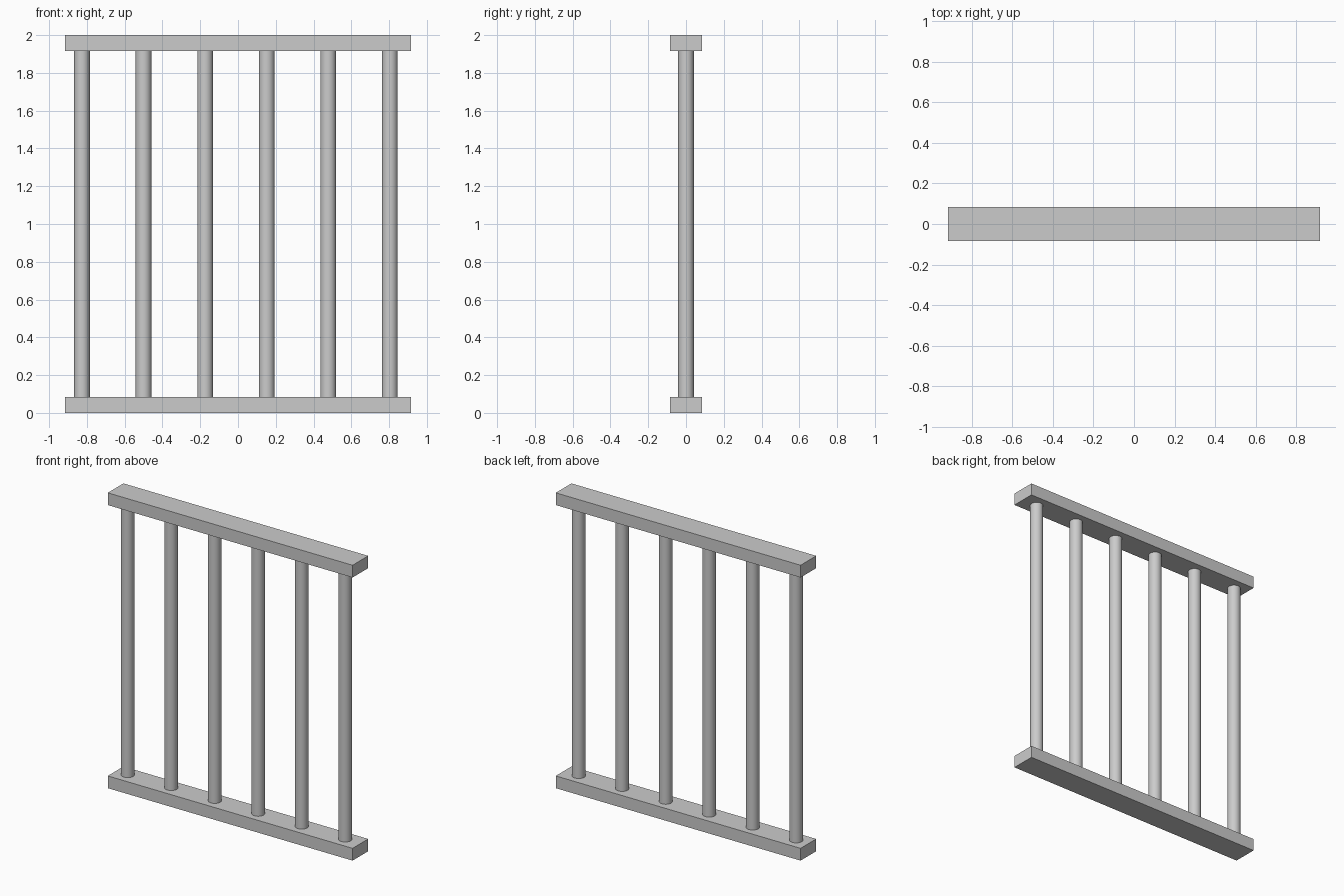
import bpy
import math

if "Cube" in bpy.data.objects:
    bpy.data.objects.remove(bpy.data.objects["Cube"])

HALF_LENGTH = 0.917
DEPTH = 0.167
RAIL_H = 0.083
HEIGHT = 2.0
BAR_RADIUS = 0.0415
BAR_COUNT = 6
BAR_START = -0.826
BAR_STEP = 0.326


def rail(name, z):
    bpy.ops.mesh.primitive_cube_add(size=1, location=(0, 0, z))
    obj = bpy.context.object
    obj.name = name
    obj.scale = (2 * HALF_LENGTH, DEPTH, RAIL_H)
    bpy.ops.object.transform_apply(location=False, rotation=False, scale=True)


def bar(name, x):
    bpy.ops.mesh.primitive_cylinder_add(
        vertices=32, radius=BAR_RADIUS, depth=HEIGHT - 2 * RAIL_H,
        location=(x, 0, HEIGHT / 2))
    bpy.context.object.name = name
    bpy.ops.object.shade_smooth_by_angle(angle=math.radians(30))


# Top and bottom rails
rail("bottom_rail", RAIL_H / 2)
rail("top_rail", HEIGHT - RAIL_H / 2)

# Evenly spaced round bars, set slightly towards the left
for i in range(BAR_COUNT):
    bar(f"bar_{i + 1}", BAR_START + i * BAR_STEP)
